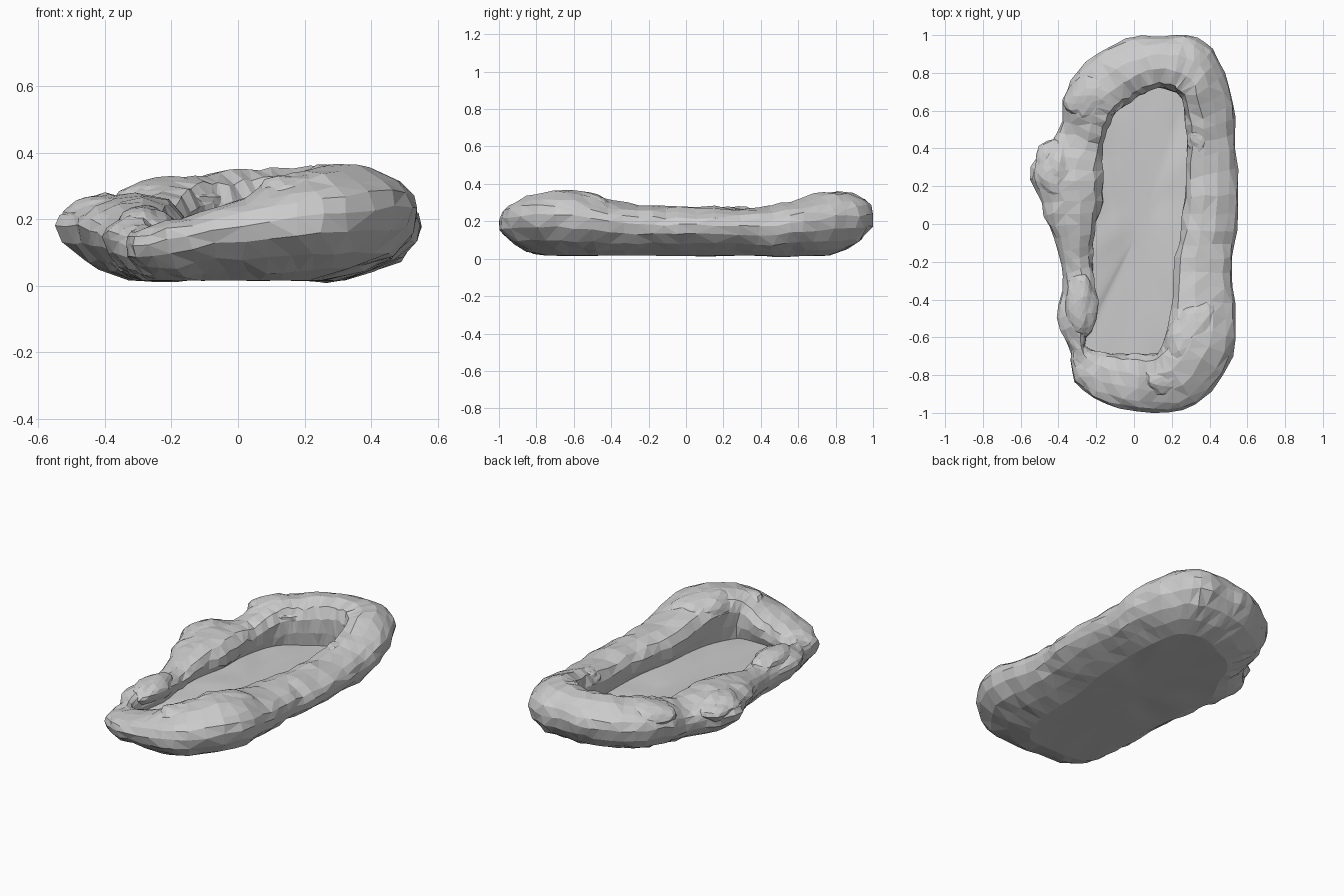
import bpy, bmesh, math, random
from mathutils import Vector, noise

if "Cube" in bpy.data.objects:
    bpy.data.objects.remove(bpy.data.objects["Cube"])

random.seed(4)

# Rim stations: outer x, y, inner lip x, y, crest height
STATIONS = [
    (.55, .05, .26, .05, .28), (.54, .40, .28, .32, .27), (.53, .63, .27, .52, .31),
    (.45, .87, .25, .66, .35), (.33, .99, .20, .70, .36), (.15, 1.0, .13, .72, .355),
    (0, .99, .05, .69, .35), (-.14, .93, -.02, .64, .34), (-.30, .81, -.08, .60, .33),
    (-.37, .66, -.13, .53, .31), (-.40, .49, -.16, .42, .26), (-.55, .30, -.17, .28, .275),
    (-.49, .11, -.17, .12, .27), (-.43, -.08, -.21, -.05, .24), (-.38, -.28, -.22, -.22, .20),
    (-.40, -.50, -.20, -.42, .22), (-.34, -.68, -.26, -.64, .18), (-.31, -.84, -.16, -.68, .19),
    (-.15, -.95, -.05, -.69, .23), (.10, -1.0, .06, -.69, .30), (.33, -.96, .13, -.67, .345),
    (.53, -.70, .18, -.55, .365), (.53, -.42, .21, -.38, .31), (.52, -.18, .22, -.18, .28)]

# Section: position from lip (0) to outer edge (1), height = a * crest + b
SECTION = [(.05, 0, .09), (.01, .35, .05), (0, .68, .02), (.10, .9, .005), (.36, 1, 0),
           (.62, .97, 0), (.83, .88, 0), (.95, .78, 0), (1, .65, 0), (.95, .47, 0),
           (.78, .28, 0), (.50, .12, .012), (.16, 0, .016)]
STEPS = 3


def station(i, f):
    """Catmull-Rom blend between neighbouring stations."""
    a, b, c, d = (STATIONS[(i + k) % len(STATIONS)] for k in (-1, 0, 1, 2))
    return [.5 * (2*q + (r-p)*f + (2*p-5*q+4*r-s)*f*f + (3*q-p-3*r+s)*f**3)
            for p, q, r, s in zip(a, b, c, d)]


RING = [station(i, k / STEPS) for i in range(len(STATIONS)) for k in range(STEPS)]


def section_point(st, s):
    t, a, b = SECTION[s]
    ox, oy, ix, iy, h = st
    left = max(0, min(1, -ix / .2)) * max(0, min(1, 1.2 - abs(iy)))
    if s >= 11:                       # the base reaches further out on the left
        t += left * (.2, .32)[s - 11]
    z = a*h + b
    if s == 0:                        # floor is higher midway along the sides
        z += .025 * max(0, 1 - (iy / .65)**2)
    return Vector((ix + (ox-ix)*t, iy + (oy-iy)*t, z))


def finish(name, bm, smooth=False):
    bmesh.ops.recalc_face_normals(bm, faces=bm.faces)
    for f in bm.faces:
        f.smooth = smooth
    mesh = bpy.data.meshes.new(name)
    bm.to_mesh(mesh)
    bm.free()
    obj = bpy.data.objects.new(name, mesh)
    bpy.context.collection.objects.link(obj)
    return obj


def bridge(bm, r1, r2):
    for i in range(len(r1)):
        j = (i + 1) % len(r1)
        bm.faces.new((r1[i], r1[j], r2[j], r2[i]))


# Lumpy faceted rim
bm = bmesh.new()
rings = []
for s in range(len(SECTION)):
    ring = []
    for st in RING:
        p = section_point(st, s)
        if 0 < s < len(SECTION) - 1:
            p += noise.noise_vector(p * 9) * .012
            p += Vector([random.uniform(-.006, .006) for _ in range(3)])
            p.x = max(-.56, min(.56, p.x))
            p.y = max(-1, min(1, p.y))
            p.z = max(.01, p.z)
        ring.append(bm.verts.new(p))
    rings.append(ring)
for r1, r2 in zip(rings, rings[1:]):
    bridge(bm, r1, r2)
bmesh.ops.triangulate(bm, faces=bm.faces[:])
finish("rim", bm)


def sheet(name, s, z_mid, wave):
    """Smooth sheet filling the loop given by one section entry."""
    bm = bmesh.new()
    prev = None
    for k in (1, .85, .65, .4, .2):
        ring = []
        for st in RING:
            p = section_point(st, s)
            x, y = .04 + (p.x - .04)*k, p.y*k
            z = p.z*k + z_mid*(1-k)
            if k < 1:
                z += wave * noise.noise((x*5, y*5, 1))
            ring.append(bm.verts.new((x, y, max(0, z))))
        if prev:
            bridge(bm, prev, ring)
        prev = ring
    bm.faces.new(prev)
    finish(name, bm, True)


# Basin floor and underside
sheet("floor", 0, .09, .015)
sheet("underside", len(SECTION) - 1, .025, .015)


# Extra lumps on the rim: centre, radii, rotation about z
def lump(name, centre, radii, turn, rough):
    bm = bmesh.new()
    bmesh.ops.create_icosphere(bm, subdivisions=3, radius=1)
    seed = Vector(centre) * 7
    for v in bm.verts:
        v.co *= 1 + rough * noise.noise(v.co * 1.6 + seed)
        x, y, z = (v.co[i] * radii[i] for i in range(3))
        c, s = math.cos(turn), math.sin(turn)
        v.co = Vector((x*c - y*s, x*s + y*c, z)) + Vector(centre)
        v.co += noise.noise_vector(v.co * 22) * .006
        v.co.x = max(-.56, v.co.x)
    finish(name, bm)


lump("side_mound", (-.40, .28, .20), (.13, .16, .075), .1, .2)
lump("left_lump", (-.28, -.43, .17), (.09, .17, .07), 0, .15)
lump("front_right_lump", (.30, -.60, .28), (.13, .21, .085), -.5, .15)
lump("front_lump", (.18, -.82, .26), (.14, .09, .075), 0, .2)
lump("back_left_lump", (-.2, .68, .245), (.18, .13, .08), .5, .15)
lump("back_right_lump", (.35, .47, .22), (.07, .11, .065), 0, .2)
